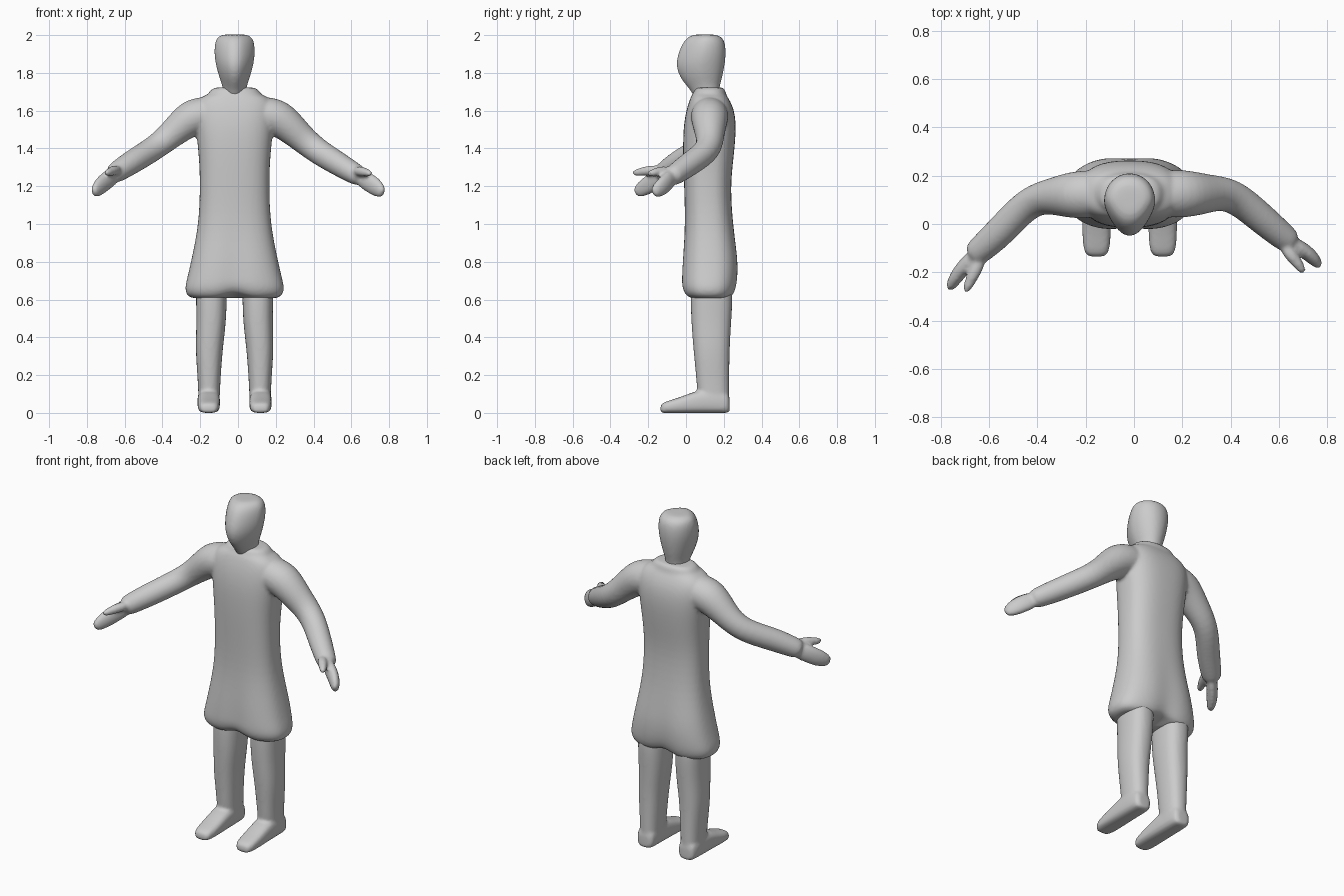
import bpy, bmesh, math
from mathutils import Vector

CX = -0.018   # body's centre line


def spow(v, p):
    return math.copysign(abs(v) ** p, v)


def oval(n, p):
    """Unit superellipse points; p = 2 is round, larger is boxier."""
    for i in range(n):
        t = 2 * math.pi * i / n
        yield spow(math.cos(t), 2 / p), spow(math.sin(t), 2 / p)


def loft(bm, rings):
    """Skin a list of rings and cap both ends."""
    loops = [[bm.verts.new(c) for c in r] for r in rings]
    n = len(loops[0])
    for a, b in zip(loops, loops[1:]):
        for i in range(n):
            j = (i + 1) % n
            bm.faces.new((a[i], a[j], b[j], b[i]))
    bm.faces.new(loops[0][::-1])
    bm.faces.new(loops[-1])


def stack(cx, rows, p=2.4, n=32, taper=0.0, notch=0.0):
    """Horizontal rings from rows of (z, half width, front y, back y)."""
    rings = []
    for z, a, y0, y1 in rows:
        ring = []
        for u, v in oval(n, p):
            dip = math.exp(-(a * u / 0.06) ** 2) * notch
            low = max(0, min(1, (1.0 - z) / 0.3))
            lift = dip if z < 0.66 else 0
            x = cx + a * u * (1 - taper * max(0, -v))
            y = (y0 + y1) / 2 + (y1 - y0) / 2 * v * (1 - 3 * dip * low)
            ring.append((x, y, z + lift))
        rings.append(ring)
    return rings


def tube(rows, flat=1.0, n=16):
    """Rings square to a path of (x, y, z, radius)."""
    pts = [Vector(r[:3]) for r in rows]
    rings = []
    for i, r in enumerate(rows):
        d = (pts[min(i + 1, len(pts) - 1)] - pts[max(i - 1, 0)]).normalized()
        side = d.cross(Vector((0, 0, 1))).normalized()
        up = side.cross(d)
        rings.append([pts[i] + side * (u * r[3] * flat) + up * (v * r[3])
                      for u, v in oval(n, 2)])
    return rings


def build(name, lofts, voxel=0.01, smooth=4):
    """Fuse several lofts into one soft skin."""
    bm = bmesh.new()
    for rings in lofts:
        loft(bm, rings)
    bmesh.ops.recalc_face_normals(bm, faces=bm.faces)
    me = bpy.data.meshes.new(name)
    bm.to_mesh(me)
    bm.free()
    ob = bpy.data.objects.new(name, me)
    bpy.context.collection.objects.link(ob)
    s = ob.modifiers.new("round", 'SUBSURF')
    s.levels = s.render_levels = 2
    r = ob.modifiers.new("fuse", 'REMESH')
    r.mode = 'VOXEL'
    r.voxel_size = voxel
    r.use_smooth_shade = True
    m = ob.modifiers.new("soften", 'SMOOTH')
    m.factor = 0.5
    m.iterations = smooth
    for f in me.polygons:
        f.use_smooth = True
    return ob


# long coat body with flared, notched hem
body = stack(CX, [
    (0.605, 0.20, 0.03, 0.22), (0.61, 0.245, 0.00, 0.25),
    (0.65, 0.268, -0.028, 0.27), (0.72, 0.25, -0.028, 0.28),
    (0.82, 0.227, -0.022, 0.28), (1.00, 0.190, -0.004, 0.248),
    (1.20, 0.183, -0.01, 0.235), (1.35, 0.188, -0.016, 0.252),
    (1.50, 0.205, -0.016, 0.267), (1.60, 0.215, 0.0, 0.258),
    (1.66, 0.20, 0.02, 0.23), (1.695, 0.13, 0.035, 0.205),
    (1.70, 0.08, 0.06, 0.18)], p=2.6, notch=0.03)

# standing collar
collar = stack(CX, [
    (1.64, 0.17, 0.04, 0.22), (1.685, 0.145, 0.035, 0.215),
    (1.715, 0.122, 0.045, 0.205), (1.725, 0.10, 0.06, 0.195)])

# sleeves: each side is posed a little differently
sleeve_l = [(-.08, .125, 1.58, .09), (-.16, .125, 1.58, .10), (-.25, .12, 1.568, .102),
            (-.34, .115, 1.485, .077), (-.435, .098, 1.405, .066),
            (-.55, -.03, 1.335, .066), (-.64, -.11, 1.277, .058),
            (-.67, -.135, 1.258, .05)]
sleeve_r = [(.05, .125, 1.58, .09), (.13, .125, 1.58, .10), (.22, .125, 1.565, .102),
            (.31, .125, 1.48, .080), (.405, .128, 1.395, .070),
            (.52, .03, 1.325, .066), (.62, -.055, 1.265, .058),
            (.66, -.085, 1.243, .05)]
# hands with mitten fingers and a thumb
hand_l = [(-.64, -.11, 1.27, .045), (-.69, -.16, 1.235, .052), (-.73, -.21, 1.20, .05),
          (-.755, -.25, 1.175, .038), (-.765, -.27, 1.165, .022)]
hand_r = [(.63, -.065, 1.26, .045), (.69, -.10, 1.222, .052), (.73, -.13, 1.195, .05),
          (.758, -.16, 1.172, .038), (.768, -.175, 1.162, .022)]
thumb_l = [(-.63, -.13, 1.285, .025), (-.655, -.19, 1.285, .028),
           (-.68, -.24, 1.275, .023), (-.70, -.285, 1.268, .015)]
thumb_r = [(.62, -.085, 1.28, .025), (.65, -.13, 1.28, .028),
           (.68, -.165, 1.272, .023), (.705, -.205, 1.265, .015)]
build("coat_and_hands", [
    body, collar, tube(sleeve_l), tube(sleeve_r),
    tube(hand_l, 0.62), tube(hand_r, 0.62),
    tube(thumb_l), tube(thumb_r)])

# head and neck, narrowing toward the face
head = stack(CX, [
    (1.64, 0.06, 0.06, 0.18), (1.70, 0.062, 0.03, 0.175),
    (1.735, 0.066, 0.0, 0.18), (1.78, 0.083, -0.035, 0.193),
    (1.84, 0.100, -0.055, 0.205), (1.90, 0.109, -0.043, 0.212),
    (1.96, 0.106, -0.018, 0.208), (1.99, 0.092, 0.01, 0.19),
    (2.003, 0.065, 0.04, 0.16), (2.003, 0.03, 0.08, 0.12)], p=2.1, taper=0.3)
build("head", [head])

# legs and shoes
for side, name in ((-1, "right_leg"), (1, "left_leg")):
    leg = [[(x + side * 0.012 * (z < 0.4), y, z) for x, y, z in ring]
           for ring in stack(CX + side * 0.123, [
               (0.01, 0.05, 0.09, 0.215), (0.03, 0.056, 0.07, 0.23),
               (0.12, 0.058, 0.058, 0.23), (0.22, 0.064, 0.05, 0.23),
               (0.34, 0.073, 0.038, 0.232), (0.48, 0.079, 0.027, 0.24),
               (0.62, 0.083, 0.022, 0.25), (0.72, 0.08, 0.03, 0.24)], n=20)]
    fx = CX + side * 0.137
    shoe = []
    # rows of y, half width, top z
    for y, a, top in ((0.232, .035, .08), (0.222, .056, .11), (0.14, .060, .13),
                      (0.05, .060, .115), (-0.03, .060, .082), (-0.10, .056, .062),
                      (-0.128, .045, .05), (-0.136, .025, .035)):
        shoe.append([(fx + a * u, y, max(0.0, top / 2 + top / 2 * v * 1.03))
                     for u, v in oval(20, 3.0)])
    build(name, [leg, shoe])
